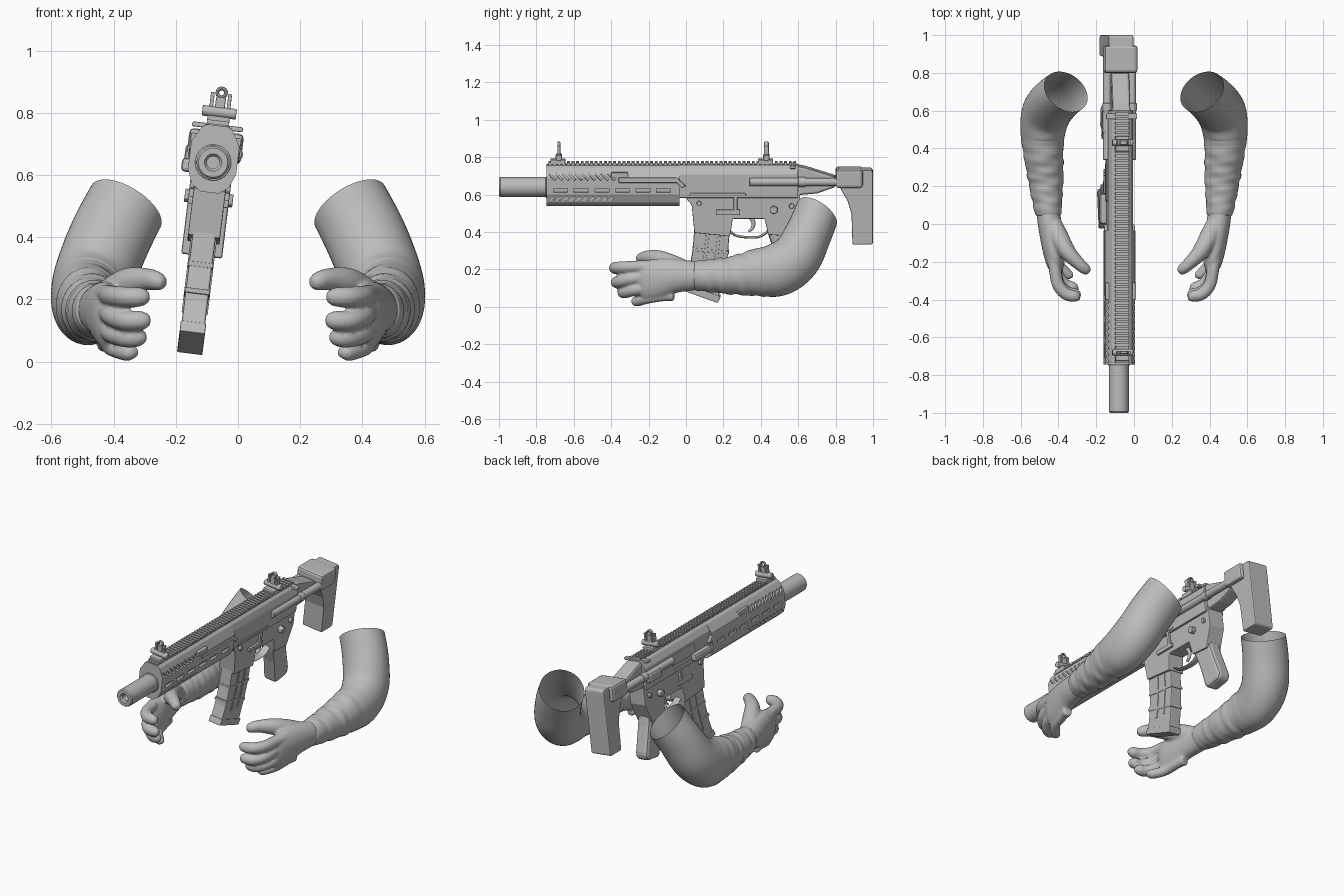
import bpy, bmesh, math
from mathutils import Vector, Matrix

cube = bpy.data.objects.get("Cube")
if cube:
    bpy.data.objects.remove(cube, do_unlink=True)

grey = bpy.data.materials.new("plain_grey")
grey.use_nodes = True
grey.diffuse_color = (0.5, 0.5, 0.5, 1)
grey.node_tree.nodes["Principled BSDF"].inputs["Base Color"].default_value = (0.5, 0.5, 0.5, 1)

# The gun leans sideways around its barrel axis
AXIS = 0.64
LEAN = (Matrix.Translation((-0.08, 0, AXIS)) @ Matrix.Rotation(math.radians(7), 4, 'Y')
        @ Matrix.Translation((0, 0, -AXIS)))


def finish(name, bm, bevel=0, smooth=False, gun=True):
    bmesh.ops.recalc_face_normals(bm, faces=bm.faces)
    mesh = bpy.data.meshes.new(name)
    bm.to_mesh(mesh)
    bm.free()
    mesh.materials.append(grey)
    ob = bpy.data.objects.new(name, mesh)
    bpy.context.collection.objects.link(ob)
    if gun:
        ob.matrix_world = LEAN
    bpy.ops.object.select_all(action='DESELECT')
    ob.select_set(True)
    bpy.context.view_layer.objects.active = ob
    if smooth:
        bpy.ops.object.shade_smooth_by_angle(angle=math.radians(35))
    if bevel:
        mod = ob.modifiers.new("bevel", 'BEVEL')
        mod.width, mod.segments, mod.limit_method = bevel, 2, 'ANGLE'
    return ob


def add_prism(bm, pts, lo, hi, axis='x'):
    put = (lambda p, s: (s, p[0], p[1])) if axis == 'x' else (lambda p, s: (p[0], s, p[1]))
    a, b = ([bm.verts.new(put(p, s)) for p in pts] for s in (lo, hi))
    bm.faces.new(a)
    bm.faces.new(b[::-1])
    for i in range(len(pts)):
        j = (i + 1) % len(pts)
        bm.faces.new((a[i], b[i], b[j], a[j]))


def prism(name, pts, lo, hi, axis='x', bevel=0.004):
    bm = bmesh.new()
    add_prism(bm, pts, lo, hi, axis)
    return finish(name, bm, bevel)


def rect(a, b, c, d):
    return [(a, c), (b, c), (b, d), (a, d)]


def box(name, x0, x1, y0, y1, z0, z1, bevel=0.004):
    return prism(name, rect(y0, y1, z0, z1), x0, x1, 'x', bevel)


def rod(name, p, q, r, sides=24, bevel=0.003):
    p, q = Vector(p), Vector(q)
    bm = bmesh.new()
    turn = (q - p).to_track_quat('Z', 'Y').to_matrix().to_4x4()
    bmesh.ops.create_cone(bm, cap_ends=True, segments=sides, radius1=r, radius2=r,
                          depth=(q - p).length, matrix=Matrix.Translation((p + q) / 2) @ turn)
    return finish(name, bm, bevel, True)


def mirrored(half):
    return half + [(-u, z) for u, z in reversed(half)]


# Catmull-Rom loft through sections of (x, y, z, radius_a, radius_b)
def tube(bm, secs, ref, sides=16, steps=5, caps=(True, True), wrinkle=None):
    s = [Vector(v) for v in secs]
    s = [2 * s[0] - s[1]] + s + [2 * s[-1] - s[-2]]
    rows = []
    for i in range(1, len(s) - 2):
        for k in range(steps + (i == len(s) - 3)):
            t = k / steps
            a, b, c, d = s[i - 1:i + 3]
            rows.append(0.5 * (2 * b + (c - a) * t + (2 * a - 5 * b + 4 * c - d) * t ** 2
                               + (3 * b - a - 3 * c + d) * t ** 3))
    rings = []
    for i, row in enumerate(rows):
        tan = Vector(rows[min(i + 1, len(rows) - 1)][:3]) - Vector(rows[max(i - 1, 0)][:3])
        v = tan.cross(Vector(ref)).normalized()
        u = v.cross(tan).normalized()
        ring = []
        for k in range(sides):
            th = math.tau * k / sides
            g = 1 + (wrinkle(row[1], th) if wrinkle else 0)
            ring.append(bm.verts.new(Vector(row[:3]) + g * (u * row[3] * math.cos(th)
                                                            + v * row[4] * math.sin(th))))
        rings.append(ring)
    for a, b in zip(rings, rings[1:]):
        for k in range(sides):
            j = (k + 1) % sides
            bm.faces.new((a[k], a[j], b[j], b[k]))
    for cap, ring in zip(caps, (rings[0], rings[-1])):
        if cap:
            bm.faces.new(ring)


def mirror_x(ob):
    ob.modifiers.new("mirror", 'MIRROR').use_axis[0] = True


# Sleeves: bent at the elbow, slanted creases on the forearm, cut open at the top
def creases(y, th):
    amount = 0.022 * max(0, min(1, (0.48 - y) * 6)) * min(1, max(0, y - 0.04) * 12)
    return amount * (math.sin(70 * y + 2.6 * math.sin(th + 1)) + 0.8 * math.sin(115 * y - 3 * math.cos(th)))


bm = bmesh.new()
tube(bm, [(.24, .775, .69, .128, .118), (.30, .735, .60, .128, .118), (.36, .70, .50, .13, .12),
          (.418, .652, .385, .132, .125), (.464, .588, .265, .13, .136),
          (.482, .495, .2, .12, .142), (.48, .38, .183, .106, .127), (.468, .25, .168, .095, .103),
          (.46, .13, .166, .08, .087), (.453, .06, .166, .07, .08), (.452, .04, .166, .06, .07)],
     (1, 0, 0), 40, 9, (False, False), creases)
bmesh.ops.bisect_plane(bm, geom=bm.verts[:] + bm.edges[:] + bm.faces[:], plane_co=(.36, .70, .50),
                       plane_no=(-.47, .5, .73), clear_outer=True)
mirror_x(finish("sleeve", bm, smooth=True, gun=False))

# Hands: palm, four curled fingers and a thumb fused together
bm = bmesh.new()
tube(bm, [(.455, .12, .166, .06, .07), (.45, .03, .166, .063, .08), (.436, -.06, .165, .063, .092),
          (.425, -.14, .153, .058, .106), (.415, -.21, .138, .048, .106), (.408, -.25, .132, .03, .085)],
     (1, 0, 0), 24)
for z0, z1, tip_x, tip_y in ((.215, .208, .293, -.398), (.16, .132, .29, -.388),
                             (.105, .078, .303, -.353), (.058, .03, .33, -.285)):
    r = .033 if z0 > .1 else .028
    knuckle = tip_y + .17
    tube(bm, [(.43, knuckle + .05, z0, r, r), (.42, knuckle, z0, r, r),
              (.403, knuckle - .09, (z0 + z1) / 2, r, r), (.36, tip_y + .028, z1, r, r),
              (tip_x + .015, tip_y + .016, z1, r * .9, r * .9),
              (tip_x - .008, tip_y + .018, z1, r * .45, r * .45)], (0, 0, 1))
tube(bm, [(.43, .0, .195, .05, .05), (.395, -.075, .225, .054, .052), (.35, -.15, .255, .048, .044),
          (.292, -.21, .265, .036, .034), (.253, -.243, .257, .029, .028), (.237, -.257, .255, .015, .015)],
     (0, 0, 1))
hand = finish("hand", bm, gun=False)
mod = hand.modifiers.new("fuse", 'REMESH')
mod.mode, mod.voxel_size, mod.use_smooth_shade = 'VOXEL', 0.007, True
mod = hand.modifiers.new("soften", 'SMOOTH')
mod.iterations = 4
mirror_x(hand)

# Suppressor with an open bore
bm = bmesh.new()
loop = [(.02, -.9), (.02, -.99), (.028, -1), (.047, -1), (.053, -.993), (.053, -.72)]
vs = [bm.verts.new((r, y, AXIS)) for r, y in loop]
es = [bm.edges.new(e) for e in zip(vs, vs[1:])]
bmesh.ops.spin(bm, geom=vs + es, cent=(0, 0, AXIS), axis=(0, 1, 0), angle=math.tau, steps=32, use_merge=True)
bmesh.ops.holes_fill(bm, edges=[e for e in bm.edges if e.is_boundary])
finish("suppressor", bm, smooth=True)
rod("barrel_collar", (0, -.75, AXIS), (0, -.7, AXIS), .058)

# Handguard with slots and slanted vents cut into both sides
guard = prism("handguard", mirrored([(.035, .76), (.05, .75), (.078, .70), (.078, .61), (.06, .565),
                                     (.03, .543)]), -.745, -.035, 'y', 0)
bm = bmesh.new()


def slot(side, y, z, size, tilt=0):
    m = Matrix.Translation((side * .088, y, z)) @ Matrix.Rotation(tilt, 4, 'X')
    bmesh.ops.create_cube(bm, matrix=m @ Matrix.Diagonal((.05, size[0], size[1], 1)))


for side in (-1, 1):
    for i in range(6):
        slot(side, -.67 + .11 * i, .632, (.075, .022))
    for i in range(10):
        slot(side, -.715 + .035 * i, .705, (.012, .05), .8)
        slot(side, -.715 + .035 * i, .583, (.012, .034), -.8)
cutter = finish("slot_cutter", bm)
cutter.hide_render = True
mod = guard.modifiers.new("slots", 'BOOLEAN')
mod.object, mod.operation, mod.solver = cutter, 'DIFFERENCE', 'EXACT'
bpy.context.view_layer.objects.active = guard
bpy.ops.object.modifier_apply(modifier=mod.name)
bpy.data.objects.remove(cutter, do_unlink=True)
for side in (-1, 1):
    a, b = sorted((side * .05, side * .082))
    prism("guard_side_ledge", [(-.36, .672), (-.05, .672), (-.02, .645), (0, .655), (-.05, .70), (-.36, .70)], a, b)
    box("guard_switch_pad", a, b, -.40, -.31, .70, .728)

# Top rail with teeth
bm = bmesh.new()
add_prism(bm, rect(-.74, .59, .752, .764), -.03, .03)
for i in range(54):
    y = -.735 + i * .0247
    add_prism(bm, rect(y, y + .015, .762, .776), -.036, .036)
finish("top_rail", bm)

# Upper and lower receiver
prism("upper_receiver", mirrored([(.035, .762), (.05, .75), (.066, .715), (.066, .59)]), -.04, .6, 'y')
prism("lower_receiver", [(-.03, .62), (.03, .55), (.045, .4), (.235, .38), (.25, .475), (.42, .475),
                         (.44, .39), (.56, .38), (.61, .5), (.61, .62)], -.052, .052)
prism("rear_receiver", [(.59, .76), (.64, .75), (.8, .70), (.8, .645), (.7, .61), (.59, .6)], -.048, .048, bevel=.012)
box("charging_handle", -.082, .082, .555, .585, .748, .764)
box("shell_deflector", -.094, -.06, .475, .6, .63, .69, .014)
box("side_lever", -.1, -.06, .0, .16, .6, .645, .012)
box("ejection_cover", -.073, -.06, .12, .34, .64, .70)
for side in (-1, 1):
    rod("stock_rod", (side * .066, .34, .675), (side * .066, .82, .675), .022)
    rod("stock_rod_collar", (side * .066, .6, .675), (side * .066, .64, .675), .026)
    inner, out = side * .05, side * .066
    rod("selector", (inner, .47, .525), (side * .078, .47, .525), .022, 6)
    rod("takedown_pin", (inner, .565, .545), (out, .565, .545), .014)
    rod("pivot_pin", (inner, .07, .56), (out, .07, .56), .013)
    a, b = sorted((inner, out))
    box("bolt_catch", a, b, .255, .275, .5, .61)
    box("magazine_catch", a, b, .16, .29, .5, .525)
    box("receiver_ridge", *sorted((inner, side * .07)), .02, .32, .6, .615)

# Magazine, ribs and base plate
prism("magazine", [(.045, .43), (.036, .3), (.016, .19), (-.012, .1), (.168, .03), (.202, .16),
                   (.224, .28), (.235, .43)], -.038, .038, bevel=.006)
prism("magazine_base", [(-.01, .125), (-.024, .09), (.17, .02), (.186, .055)], -.041, .041)
for dy in (.06, .12):
    prism("magazine_rib", [(dy + .05, .4), (dy + .036, .28), (dy + .008, .15), (dy + .024, .15),
                           (dy + .052, .28), (dy + .066, .4)], -.042, .042, bevel=.002)
for y, z, tilt in ((.132, .3, .1), (.112, .2, .25)):
    prism("magazine_band", [(y + dy, z + dz - dy * tilt) for dy, dz in rect(-.097, .097, -.008, .008)],
          -.0405, .0405, bevel=.002)

# Trigger, guard and pistol grip
bm = bmesh.new()
tube(bm, [(0, .235, .4, .022, .006), (0, .28, .375, .022, .006), (0, .38, .37, .022, .006),
          (0, .43, .395, .022, .006), (0, .45, .42, .022, .006)], (1, 0, 0))
finish("trigger_guard", bm, smooth=True)
bm = bmesh.new()
tube(bm, [(0, .34, .49, .01, .014), (0, .36, .45, .01, .011), (0, .355, .42, .01, .009),
          (0, .335, .4, .009, .006)], (1, 0, 0))
finish("trigger", bm, smooth=True)
prism("pistol_grip", [(.43, .43), (.57, .43), (.585, .36), (.635, .2), (.62, .165), (.515, .15), (.5, .17),
                      (.47, .3), (.445, .37)], -.042, .042, bevel=.02)

# Stock
prism("stock_block", [(.8, .742), (.945, .742), (.945, .645), (.8, .645)], -.088, .088, bevel=.014)
prism("butt_pad", [(.86, .738), (.99, .738), (1, .725), (1, .345), (.99, .337), (.89, .337), (.885, .5),
                   (.865, .57), (.82, .65)], -.066, .066, bevel=.02)

# Folding sights
for y, thick in ((-.68, .008), (.43, .013)):
    box("sight_base", -.036, .036, y - .045, y + .035, .764, .79)
    rod("sight_pivot", (-.055, y, .803), (.055, y, .803), .017)
    box("sight_post", -.016, .016, y - thick, y + thick, .79, .852)
    for side in (-1, 1):
        box("sight_prong", *sorted((side * .022, side * .034)), y - thick, y + thick, .8, .865, .002)
    bm = bmesh.new()
    ring = [bm.verts.new((.014 + .006 * math.cos(a), y + thick * math.sin(a), .866))
            for a in (math.tau * k / 8 for k in range(8))]
    es = [bm.edges.new((ring[k - 1], ring[k])) for k in range(8)]
    bmesh.ops.spin(bm, geom=ring + es, cent=(0, y, .866), axis=(0, 1, 0), angle=math.tau,
                   steps=20, use_merge=True)
    finish("sight_ring", bm, smooth=True)
